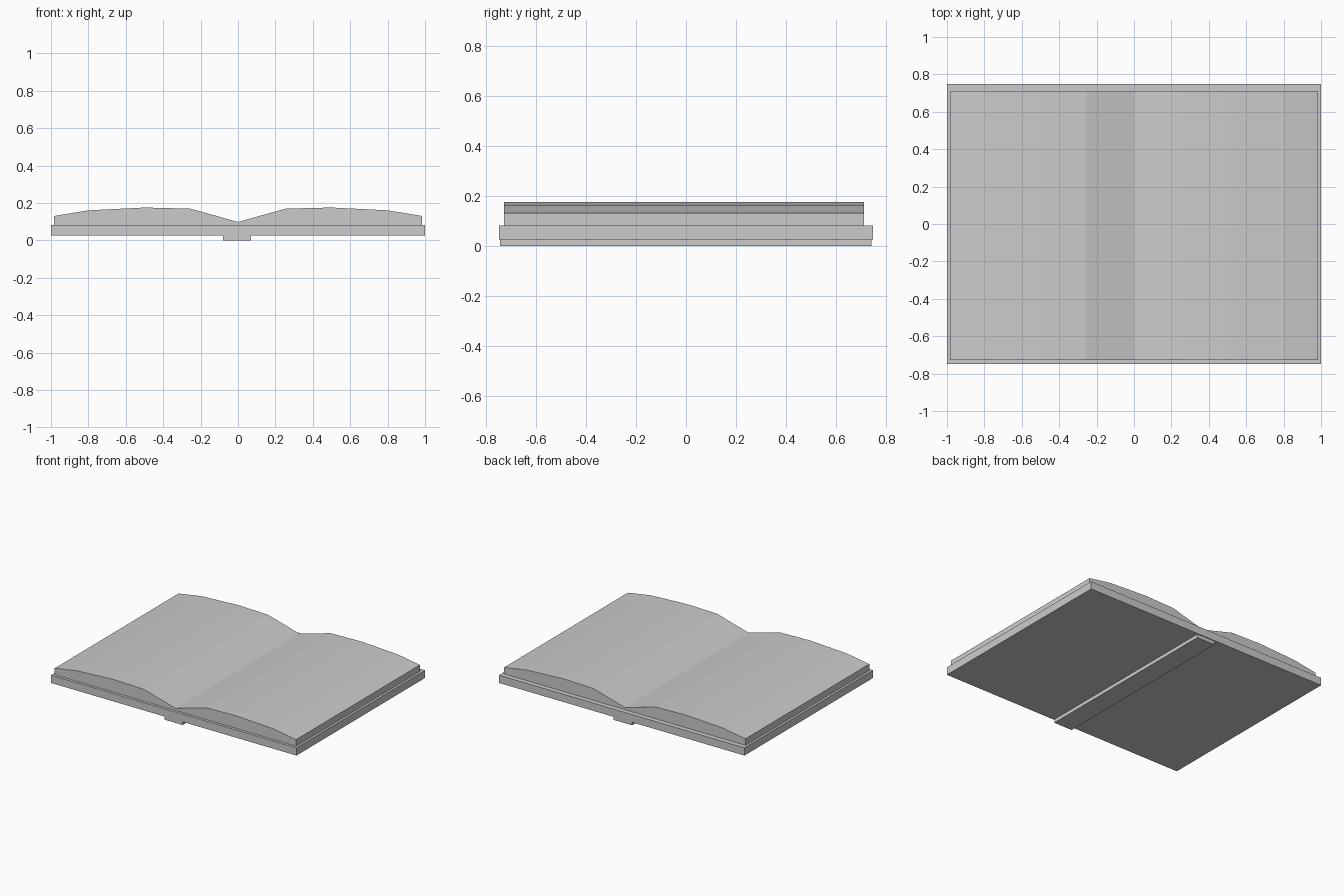
import bpy, bmesh

if "Cube" in bpy.data.objects:
    bpy.data.objects.remove(bpy.data.objects["Cube"])


def prism(name, profile, y0, y1):
    """Extrude an x-z profile (counter-clockwise seen from the front) along y."""
    bm = bmesh.new()
    face = bm.faces.new([bm.verts.new((x, y0, z)) for x, z in profile])
    out = bmesh.ops.extrude_face_region(bm, geom=[face])
    for v in out["geom"]:
        if isinstance(v, bmesh.types.BMVert):
            v.co.y = y1
    bmesh.ops.recalc_face_normals(bm, faces=bm.faces)
    mesh = bpy.data.meshes.new(name)
    bm.to_mesh(mesh)
    bm.free()
    obj = bpy.data.objects.new(name, mesh)
    bpy.context.collection.objects.link(obj)
    return obj


def slab(name, x0, x1, y0, y1, z0, z1):
    return prism(name, [(x0, z0), (x1, z0), (x1, z1), (x0, z1)], y0, y1)


# Hard cover lying open, and the spine strip under it
slab("cover", -1.0, 1.0, -0.748, 0.748, 0.026, 0.083)
slab("spine", -0.08, 0.07, -0.743, 0.741, 0.0, 0.026)

# Page block: right-hand curve mirrored about the centre gutter
right = [(0.983, 0.131), (0.8, 0.161), (0.5, 0.176), (0.255, 0.17)]
left = [(-x, z) for x, z in reversed(right)]
outline = [(-0.983, 0.083), (0.983, 0.083)] + right + [(0, 0.099)] + left
prism("pages", outline, -0.728, 0.712)
